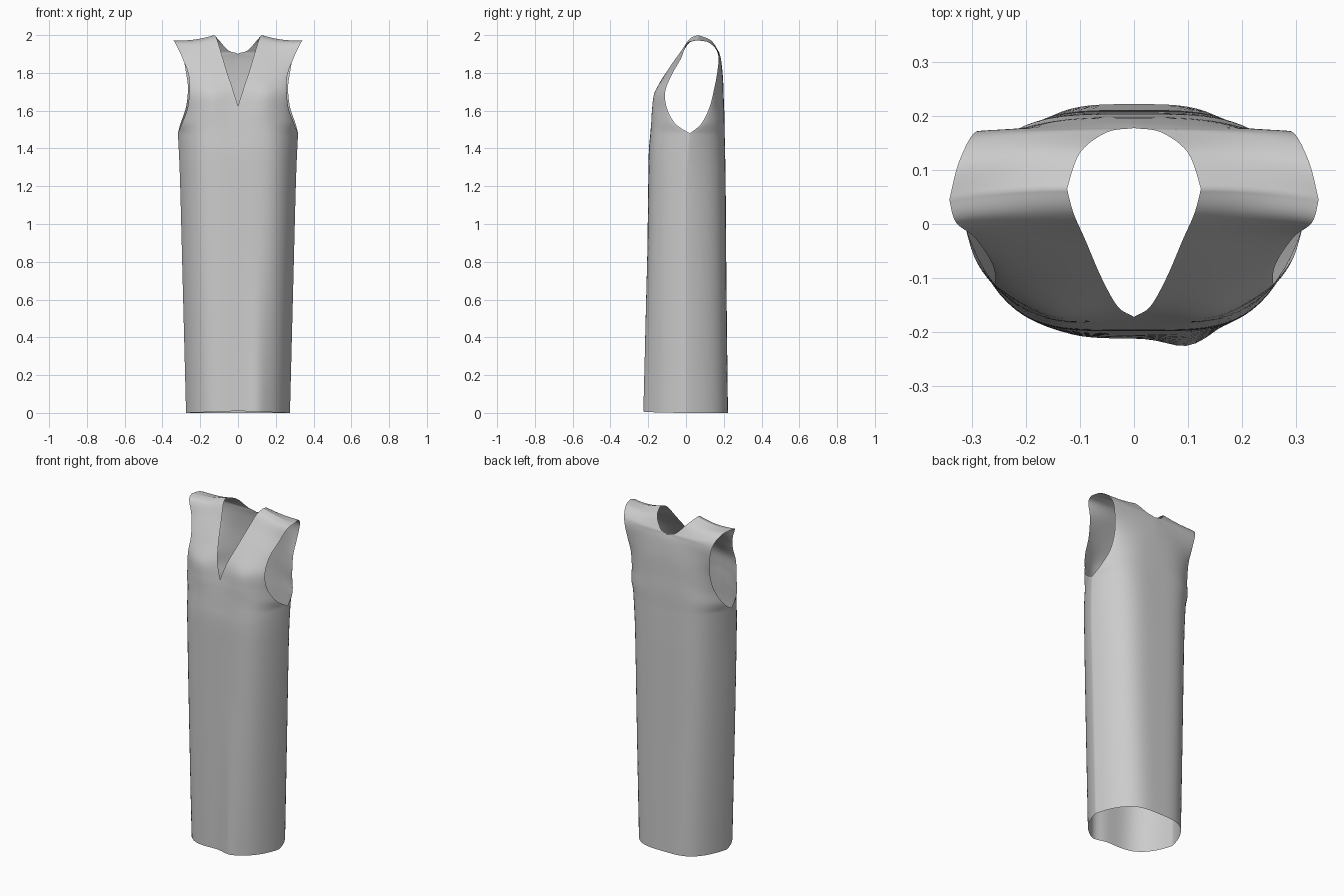
import bpy, bmesh, math
from mathutils import Vector

if "Cube" in bpy.data.objects:
    bpy.data.objects.remove(bpy.data.objects["Cube"])

COLS, SUBS = 22, 6

# Each row: centre/neck point xyz, side/armhole point xyz, squareness
body_front = [
    (0, -.212, .01, .275, 0, 0, 3.6), (0, -.206, .7, .293, 0, .7, 4),
    (0, -.2, 1.2, .306, 0, 1.2, 4.2), (0, -.197, 1.38, .313, .01, 1.38, 4.2),
    (0, -.19, 1.46, .318, .02, 1.48, 4)]
body_back = [
    (0, .222, 0, .275, 0, 0, 3.6), (0, .214, .7, .293, 0, .7, 3.9),
    (0, .21, 1.2, .306, 0, 1.2, 4), (0, .207, 1.38, .313, .01, 1.38, 4),
    (0, .205, 1.46, .318, .02, 1.48, 4)]
yoke_front = [body_front[-1],
    (0, -.181, 1.55, .298, -.055, 1.53, 3.6), (0, -.172, 1.62, .268, -.1, 1.61, 3.2),
    (.03, -.152, 1.72, .258, -.11, 1.7, 2.8), (.06, -.1, 1.81, .262, -.075, 1.79, 2.4),
    (.09, -.03, 1.91, .295, -.025, 1.88, 2), (.112, .02, 1.98, .33, .003, 1.955, 2),
    (.124, .065, 2, .342, .045, 1.972, 2)]
yoke_back = [body_back[-1],
    (0, .204, 1.56, .305, .08, 1.53, 3.8), (0, .2, 1.66, .275, .125, 1.62, 3.4),
    (0, .196, 1.77, .265, .15, 1.72, 3), (0, .187, 1.86, .275, .165, 1.8, 2.6),
    (0, .178, 1.9, .29, .172, 1.88, 2.2), (.05, .17, 1.918, .306, .155, 1.93, 2),
    (.1, .132, 1.972, .327, .107, 1.967, 2), (.124, .065, 2, .342, .045, 1.972, 2)]


def smooth_rows(keys):
    """Catmull-Rom interpolation through the key rows."""
    out = []
    for i in range(len(keys) - 1):
        a, b, c, d = (keys[min(max(i + k, 0), len(keys) - 1)] for k in (-1, 0, 1, 2))
        for s in range(SUBS):
            t = s / SUBS
            out.append([.5 * (2*q + (r-p)*t + (2*p - 5*q + 4*r - w)*t*t
                              + (3*q - p - 3*r + w)*t**3)
                        for p, q, r, w in zip(a, b, c, d)])
    return out + [list(keys[-1])]


def section(row, side, bust):
    """Points from the centre line (or neckline) out to the side seam (or armhole)."""
    xi, yi, zi, xo, yo, zo, m = row
    xi = max(xi, 0)
    pts = []
    for j in range(COLS + 1):
        u = math.sin(j / COLS * math.pi / 2) if j < COLS else 1
        v = 1 - (1 - u**m) ** .82
        x, y, z = xi + (xo - xi)*u, yi + (yo - yi)*v, zi + (zo - zi)*u
        # bust fullness, fading gently downwards
        dz = (z - 1.67) / (.07 if z > 1.67 else .14)
        y -= bust * (1 - u**4) * math.exp(-((x - .15)/.08)**2 - dz*dz)
        # slight sag across the shoulders
        z -= .01 * math.sin(math.pi * u) * min(1, max(0, (z - 1.88) / .1))
        pts.append(Vector((side * x, y, z)))
    return pts


def add_panel(bm, keys, side, facing, bust=0):
    grid = [[bm.verts.new(p) for p in section(r, side, bust)] for r in smooth_rows(keys)]
    for lo, hi in zip(grid, grid[1:]):
        for j in range(COLS):
            f = [lo[j], lo[j+1], hi[j+1], hi[j]]
            bm.faces.new(f if side * facing > 0 else f[::-1])


# Dress: mirrored front and back panels sewn at centre, sides and shoulders
bm = bmesh.new()
for side in (1, -1):
    add_panel(bm, body_front, side, 1, .016)
    add_panel(bm, yoke_front, side, 1, .016)
    add_panel(bm, body_back, side, -1)
    add_panel(bm, yoke_back, side, -1)
bmesh.ops.remove_doubles(bm, verts=bm.verts, dist=2e-4)

# Soft drape fold on the front of the skirt
for v in bm.verts:
    if v.co.y < 0:
        v.co.y -= .018 * max(0, 1 - v.co.z / .9) * math.exp(-((v.co.x - .1) / .05)**2)

mesh = bpy.data.meshes.new("sleeveless_dress")
bm.to_mesh(mesh)
bm.free()
dress = bpy.data.objects.new("sleeveless_dress", mesh)
bpy.context.collection.objects.link(dress)
bpy.context.view_layer.objects.active = dress
dress.select_set(True)
bpy.ops.object.shade_smooth()
